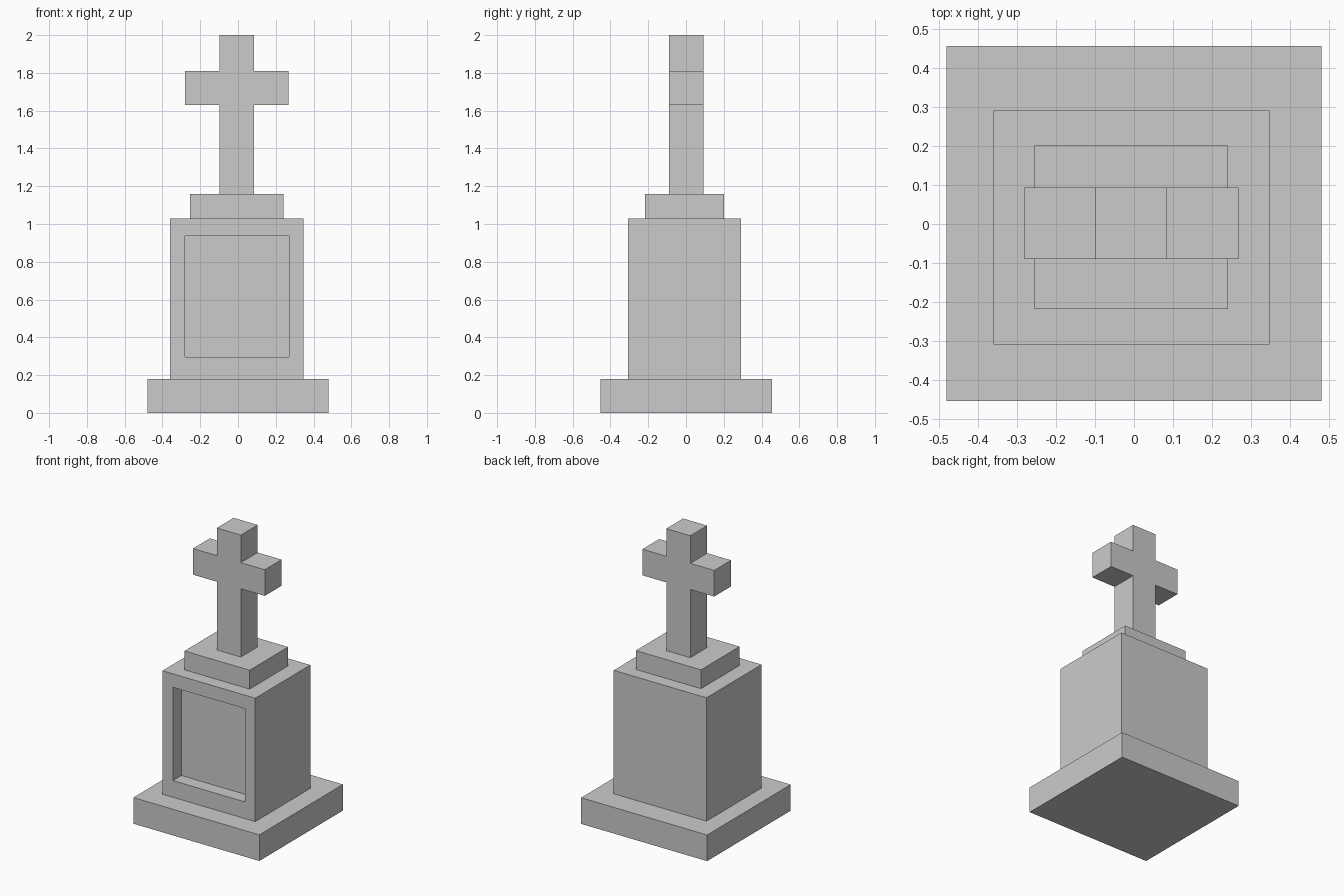
import bpy
import bmesh
from mathutils import Vector

if "Cube" in bpy.data.objects:
    bpy.data.objects.remove(bpy.data.objects["Cube"])


def finish(name, bm):
    bmesh.ops.recalc_face_normals(bm, faces=bm.faces)
    mesh = bpy.data.meshes.new(name)
    bm.to_mesh(mesh)
    bm.free()
    obj = bpy.data.objects.new(name, mesh)
    bpy.context.collection.objects.link(obj)
    return obj


def box(x, y, z):
    """Box from (min, max) ranges on each axis."""
    bm = bmesh.new()
    bmesh.ops.create_cube(bm, size=1)
    for v in bm.verts:
        v.co = Vector([r[c > 0] for r, c in zip((x, y, z), v.co)])
    return bm


# Base slab
finish("base_slab", box((-0.48, 0.48), (-0.453, 0.456), (0, 0.18)))

# Pedestal with a recessed front panel
px, pz, depth = (-0.28, 0.27), (0.295, 0.937), 0.092
bm = box((-0.36, 0.347), (-0.308, 0.291), (0.18, 1.03))
bm.normal_update()
front = min(bm.faces, key=lambda f: f.calc_center_median().y)
bmesh.ops.inset_individual(bm, faces=[front], thickness=0.05)
for v in front.verts:
    v.co.x = px[v.co.x > 0]
    v.co.z = pz[v.co.z > 0.6]
wall = bmesh.ops.extrude_discrete_faces(bm, faces=[front])["faces"][0]
bmesh.ops.translate(bm, verts=wall.verts, vec=(0, depth, 0))
finish("pedestal", bm)

# Cap step
finish("cap_step", box((-0.255, 0.241), (-0.218, 0.201), (1.03, 1.16)))

# Cross: outline extruded front to back
x0, x1, x2, x3 = -0.28, -0.098, 0.085, 0.267
z0, z1, z2, z3 = 1.16, 1.63, 1.81, 2.0
outline = [(x1, z0), (x2, z0), (x2, z1), (x3, z1), (x3, z2), (x2, z2),
           (x2, z3), (x1, z3), (x1, z2), (x0, z2), (x0, z1), (x1, z1)]
bm = bmesh.new()
face = bm.faces.new([bm.verts.new((x, -0.09, z)) for x, z in outline])
new = bmesh.ops.extrude_face_region(bm, geom=[face], use_keep_orig=True)["geom"]
bmesh.ops.translate(bm, vec=(0, 0.183, 0),
                    verts=[g for g in new if isinstance(g, bmesh.types.BMVert)])
finish("cross", bm)
